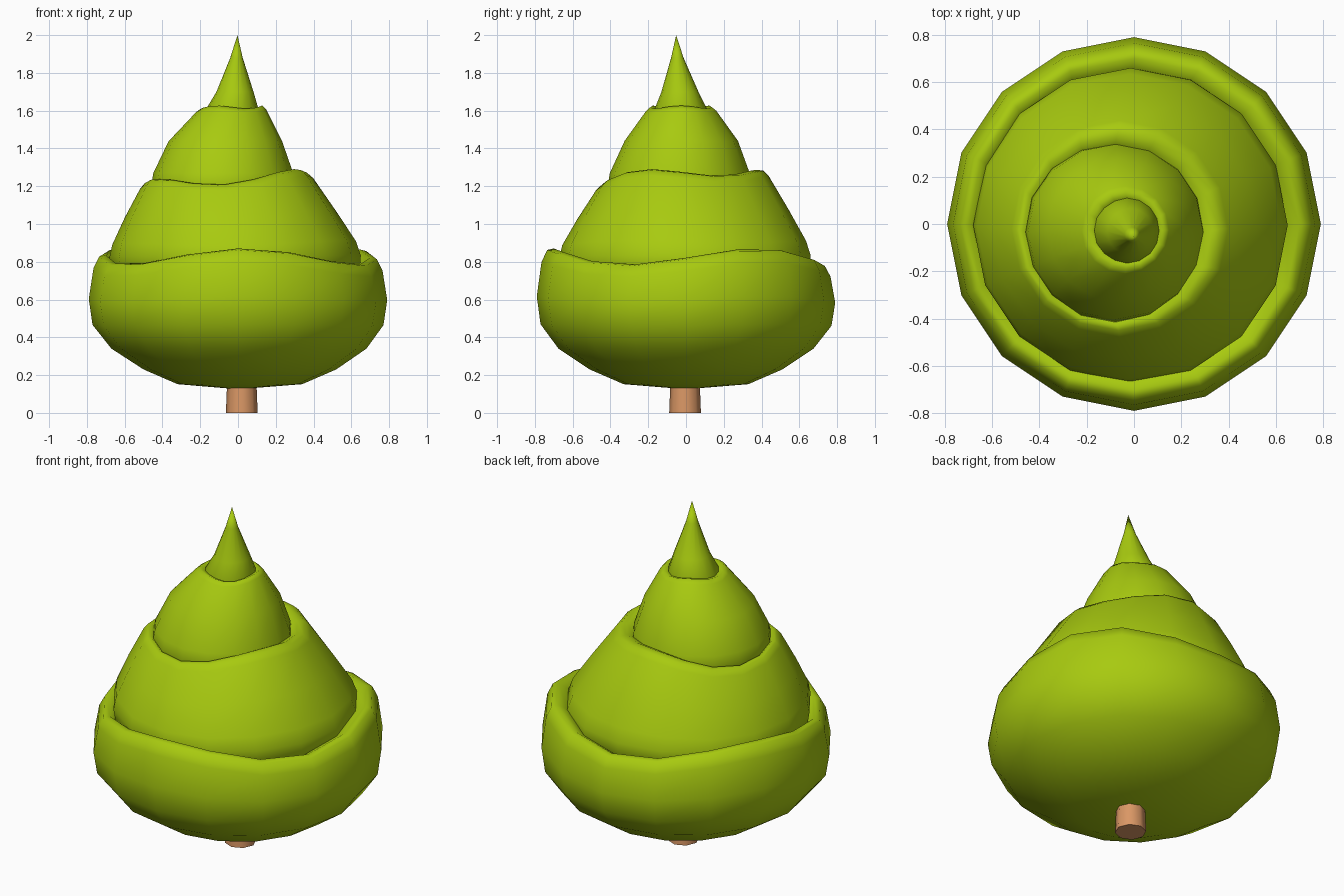
import bpy, bmesh, math

SIDES = 16

def material(name, rgb):
    m = bpy.data.materials.new(name)
    m.diffuse_color = (*rgb, 1)
    return m

LEAF = material("leaf green", (0.39, 0.59, 0.005))
BARK = material("light bark", (0.70, 0.31, 0.13))

def lathe(name, rings, mat, sides=SIDES, wave=lambda a: 0.0, angle=70):
    """Rings are (radius, z, centre x, centre y, share of the rim wave)."""
    bm = bmesh.new()
    loops = []
    for r, z, cx, cy, w in rings:
        if r == 0:
            loops.append([bm.verts.new((cx, cy, z))])
            continue
        loop = []
        for i in range(sides):
            a = math.tau * i / sides
            loop.append(bm.verts.new((cx + r * math.cos(a), cy + r * math.sin(a), z + w * wave(a))))
        loops.append(loop)
    for lo, hi in zip(loops, loops[1:]):
        for i in range(sides):
            j = (i + 1) % sides
            quad = [lo[i % len(lo)], lo[j % len(lo)], hi[j % len(hi)], hi[i % len(hi)]]
            bm.faces.new(list(dict.fromkeys(quad)))
    bmesh.ops.recalc_face_normals(bm, faces=bm.faces)
    me = bpy.data.meshes.new(name)
    bm.to_mesh(me)
    bm.free()
    me.materials.append(mat)
    ob = bpy.data.objects.new(name, me)
    bpy.context.collection.objects.link(ob)
    bpy.ops.object.select_all(action='DESELECT')
    ob.select_set(True)
    bpy.context.view_layer.objects.active = ob
    bpy.ops.object.shade_smooth_by_angle(angle=math.radians(angle))
    return ob

# Wavy rims: three waves round each tier, the middle one also tilted
def low_wave(a):
    return 0.043 * math.cos(3 * (a + math.radians(87)))

def mid_wave(a):
    return 0.024 * math.cos(3 * (a + math.radians(30))) + 0.032 * math.cos(a - math.radians(28))

def top_wave(a):
    return 0.008 * math.cos(3 * a)

# Bottom tier: round bowl with a lip turned inwards
lathe("lower_foliage", [
    (0, 0.125, 0, 0, 0), (0.33, 0.152, 0.01, 0, 0), (0.51, 0.23, 0.01, 0, 0),
    (0.675, 0.34, 0.005, 0, 0), (0.77, 0.465, 0, 0, 0.1), (0.79, 0.60, 0, 0, 0.4),
    (0.765, 0.76, 0, 0, 0.9), (0.735, 0.82, 0, 0, 1), (0.70, 0.828, 0, 0, 1),
    (0.66, 0.80, -0.01, 0, 1), (0.55, 0.70, 0, 0, 0.5), (0, 0.66, 0, 0, 0)],
    LEAF, wave=low_wave)

# Middle tier, leaning slightly left
lathe("middle_foliage", [
    (0, 0.50, 0, 0, 0), (0.55, 0.62, -0.01, 0, 0), (0.66, 0.76, -0.012, 0, 0),
    (0.665, 0.83, -0.015, -0.005, 0.1), (0.645, 0.90, -0.02, -0.01, 0.3),
    (0.56, 1.05, -0.04, -0.015, 0.6), (0.458, 1.215, -0.06, -0.02, 1),
    (0.43, 1.243, -0.065, -0.02, 1), (0.40, 1.248, -0.072, -0.028, 1),
    (0.37, 1.23, -0.08, -0.035, 1), (0.30, 1.17, -0.08, -0.035, 0.5), (0, 1.15, -0.08, -0.035, 0)],
    LEAF, wave=mid_wave)

# Upper tier
lathe("upper_foliage", [
    (0, 1.02, -0.08, -0.035, 0), (0.33, 1.08, -0.08, -0.035, 0), (0.382, 1.19, -0.08, -0.035, 0),
    (0.37, 1.27, -0.078, -0.033, 0), (0.30, 1.44, -0.068, -0.025, 0.3),
    (0.185, 1.60, -0.037, -0.025, 1), (0.162, 1.619, -0.034, -0.026, 1),
    (0.137, 1.61, -0.03, -0.028, 1), (0.10, 1.58, -0.03, -0.028, 0), (0, 1.57, -0.03, -0.028, 0)],
    LEAF, wave=top_wave)

# Pointed tip
lathe("tip", [
    (0, 1.50, -0.03, -0.028, 0), (0.13, 1.54, -0.03, -0.028, 0), (0.138, 1.61, -0.03, -0.028, 0),
    (0.098, 1.70, -0.016, -0.032, 0), (0.033, 1.88, -0.008, -0.046, 0),
    (0, 2.0, -0.003, -0.052, 0)], LEAF)

# Trunk
lathe("trunk", [
    (0, 0, 0.02, -0.005, 0), (0.084, 0, 0.02, -0.005, 0),
    (0.077, 0.18, 0.02, -0.005, 0), (0, 0.18, 0.02, -0.005, 0)], BARK, sides=8, angle=50)
